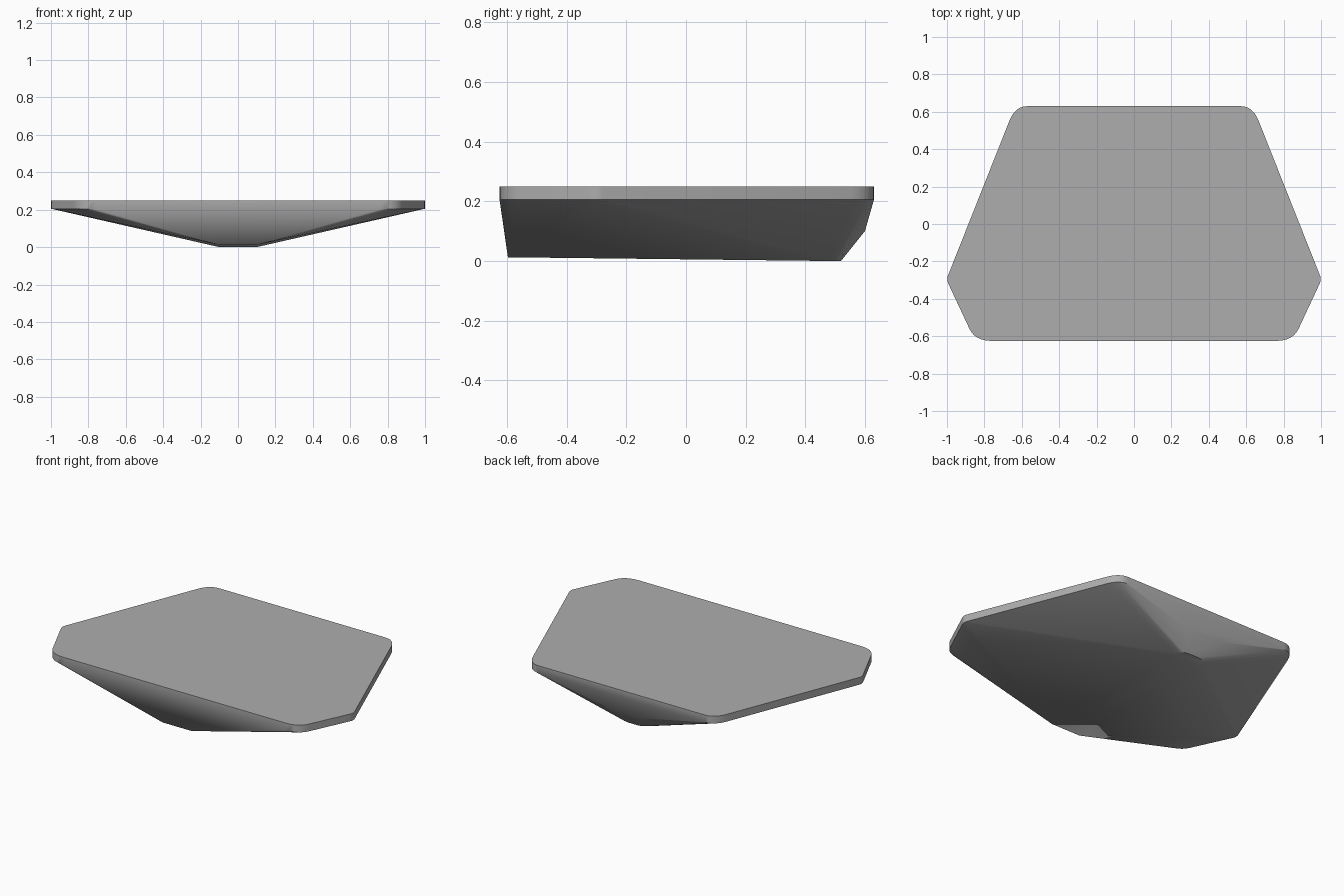
import bpy
import bmesh
import math
from mathutils import Vector

cube = bpy.data.objects.get("Cube")
if cube:
    bpy.data.objects.remove(cube, do_unlink=True)


def round_corner(start, corner, end, steps=6):
    """Points along a soft corner between two straight edges."""
    a, b, c = Vector(start), Vector(corner), Vector(end)
    return [a.lerp(b, i / steps).lerp(b.lerp(c, i / steps), i / steps)
            for i in range(steps + 1)]


def mirrored(points):
    return [(side * p[0], *p[1:]) for p in points for side in (-1, 1)]


grey = bpy.data.materials.new("mid grey")
grey.use_nodes = True
colour = (0.42, 0.42, 0.42, 1)
grey.diffuse_color = colour
grey.node_tree.nodes["Principled BSDF"].inputs["Base Color"].default_value = colour

# Half outline of the flat deck, back to front
outline = (round_corner((0.57, 0.63), (0.636, 0.63), (0.667, 0.55))
           + round_corner((0.99, -0.265), (1.007, -0.295), (0.99, -0.325), 4)
           + round_corner((0.88, -0.56), (0.85, -0.625), (0.76, -0.625)))

# Vertical rim, narrow keel with a rounded tail, and the ledge above the tail
rim = [(p.x, p.y, z) for p in outline for z in (0.205, 0.25)]
keel = [(0.1, -0.597, 0.012)]
keel += [(p.x, p.y, 0) for p in round_corner((0.1, 0.44), (0.1, 0.52), (0.03, 0.52), 4)]
ledge = [(0.13, 0.6, 0.1)]

# Stretch one faceted skin over the mirrored sections
bm = bmesh.new()
for co in mirrored(rim + keel + ledge):
    bm.verts.new(co)
bmesh.ops.remove_doubles(bm, verts=bm.verts, dist=0.0005)
skin = bmesh.ops.convex_hull(bm, input=bm.verts)
bmesh.ops.delete(bm, geom=[v for v in bm.verts if not v.link_faces], context='VERTS')
bmesh.ops.dissolve_limit(bm, angle_limit=math.radians(0.3),
                         verts=bm.verts, edges=bm.edges)
bmesh.ops.recalc_face_normals(bm, faces=bm.faces)
mesh = bpy.data.meshes.new("hull")
bm.to_mesh(mesh)
bm.free()
mesh.materials.append(grey)

hull = bpy.data.objects.new("hull", mesh)
bpy.context.collection.objects.link(hull)
bpy.ops.object.select_all(action='DESELECT')
hull.select_set(True)
bpy.context.view_layer.objects.active = hull
bpy.ops.object.shade_smooth_by_angle(angle=math.radians(25))
